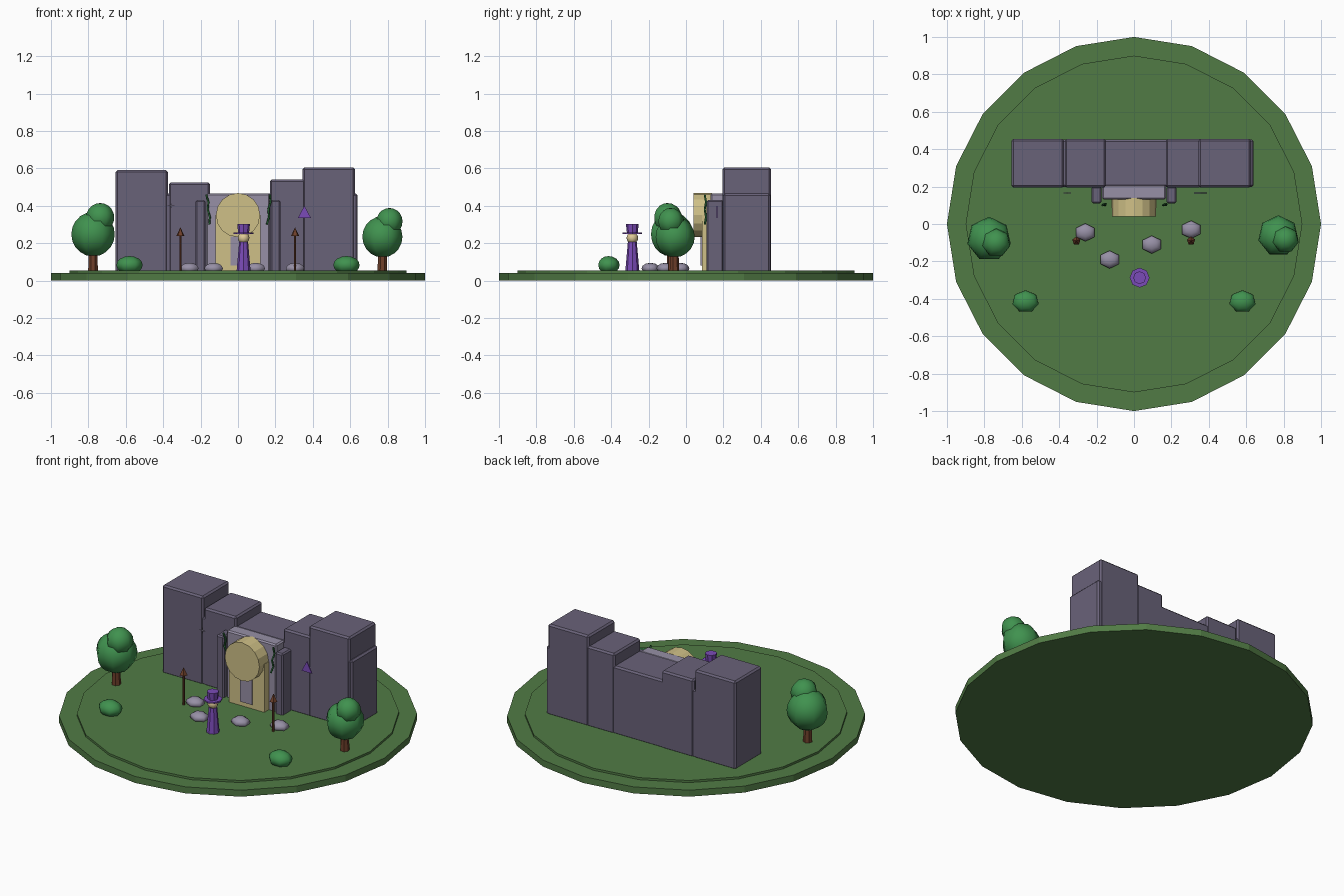
import bpy, bmesh, math
from mathutils import Matrix

cube = bpy.data.objects.get("Cube")
if cube:
    bpy.data.objects.remove(cube, do_unlink=True)


def material(name, hex_code):
    rgb = [int(hex_code[i:i + 2], 16) / 255 for i in (0, 2, 4)]
    lin = [c / 12.92 if c < 0.04 else ((c + 0.055) / 1.055) ** 2.4 for c in rgb]
    m = bpy.data.materials.new(name)
    m.use_nodes = True
    m.diffuse_color = (*lin, 1)
    m.node_tree.nodes["Principled BSDF"].inputs["Base Color"].default_value = (*lin, 1)
    return m


GRASS = material("grass green", "517b45")
WALL = material("dark stone", "696279")
STONE = material("pale stone", "9790a6")
GOLD = material("sand gold", "cfc087")
PURPLE = material("purple cloth", "7b4bb8")
LEAF = material("leaf green", "40924f")
VINE = material("vine green", "2a6b38")
WOOD = material("brown wood", "6e3f2a")
SKIN = material("skin", "e0cb98")


def finish(name, bm, mat, smooth=False):
    bmesh.ops.recalc_face_normals(bm, faces=bm.faces)
    me = bpy.data.meshes.new(name)
    bm.to_mesh(me)
    bm.free()
    for p in me.polygons:
        p.use_smooth = smooth
    me.materials.append(mat)
    ob = bpy.data.objects.new(name, me)
    bpy.context.collection.objects.link(ob)
    return ob


def box(name, x, y, z, mat, bevel=0):
    """Box from (low, high) ranges on each axis."""
    bm = bmesh.new()
    bmesh.ops.create_cube(bm, size=1)
    for v in bm.verts:
        for i, (lo, hi) in enumerate((x, y, z)):
            v.co[i] = lo if v.co[i] < 0 else hi
    ob = finish(name, bm, mat)
    if bevel:
        mod = ob.modifiers.new("Bevel", "BEVEL")
        mod.width, mod.segments = bevel, 1
    return ob


def cone(name, x, y, z, r1, r2, sides, mat):
    """Upright cylinder or cone with a corner pointing to the back."""
    bm = bmesh.new()
    place = Matrix.Translation((x, y, sum(z) / 2)) @ Matrix.Rotation(math.pi / 2, 4, "Z")
    bmesh.ops.create_cone(bm, cap_ends=True, segments=sides, radius1=r1, radius2=r2,
                          depth=z[1] - z[0], matrix=place)
    # Turn so that one corner lies on the +y axis
    v = max(bm.verts, key=lambda v: (v.co.x - x) ** 2 + (v.co.y - y) ** 2).co
    turn = math.pi / 2 - math.atan2(v.y - y, v.x - x)
    bmesh.ops.rotate(bm, verts=bm.verts, cent=(x, y, 0), matrix=Matrix.Rotation(turn, 3, "Z"))
    return finish(name, bm, mat)


def ball(name, centre, radii, sides, rings, mat):
    """Ellipsoid with few sides around and a corner pointing to the back."""
    bm = bmesh.new()
    bmesh.ops.create_uvsphere(bm, u_segments=sides, v_segments=rings, radius=1)
    v = max(bm.verts, key=lambda v: v.co.x ** 2 + v.co.y ** 2).co
    turn = math.pi / 2 - math.atan2(v.y, v.x)
    bmesh.ops.rotate(bm, verts=bm.verts, matrix=Matrix.Rotation(turn, 3, "Z"))
    bmesh.ops.scale(bm, verts=bm.verts, vec=radii)
    bmesh.ops.translate(bm, verts=bm.verts, vec=centre)
    return finish(name, bm, mat, True)


def plate(name, points, y, thick, mat):
    """Flat upright plate from an outline in x and z."""
    bm = bmesh.new()
    face = bm.faces.new([bm.verts.new((px, y, pz)) for px, pz in points])
    new = bmesh.ops.extrude_face_region(bm, geom=[face])["geom"]
    bmesh.ops.translate(bm, vec=(0, thick, 0),
                        verts=[g for g in new if isinstance(g, bmesh.types.BMVert)])
    return finish(name, bm, mat)


# Ground
cone("ground_base", 0, 0, (0, 0.04), 1, 1, 20, GRASS)
cone("ground_top", 0, 0, (0.03, 0.053), 0.9, 0.9, 20, GRASS)

# Stepped cliff wall
DEPTH = (0.195, 0.455)
for name, x, top in (("outer_right_tower", (-0.655, -0.375), 0.59),
                     ("inner_right_tower", (-0.37, -0.15), 0.525),
                     ("inner_left_tower", (0.17, 0.36), 0.54),
                     ("outer_left_tower", (0.345, 0.625), 0.605)):
    box(name, x, DEPTH, (0.045, top), WALL, 0.01)
box("long_wall", (-0.64, 0.64), (0.198, 0.452), (0.045, 0.465), WALL, 0.01)

# Entrance
box("entrance_slab", (-0.17, 0.17), (0.13, 0.21), (0.045, 0.465), STONE, 0.008)
for side, s in (("left", 1), ("right", -1)):
    box(side + "_pillar", sorted((s * 0.175, s * 0.227)), (0.11, 0.2), (0.045, 0.43), WALL, 0.008)
box("door_body", (-0.12, 0.12), (0.085, 0.14), (0.045, 0.35), GOLD)
circle = [(0.118 * math.sin(math.tau * i / 16), 0.35 + 0.118 * math.cos(math.tau * i / 16))
          for i in range(16)]
plate("door_disc", circle, 0.04, 0.1, GOLD)
box("door_panel", (-0.04, 0.04), (0.078, 0.087), (0.08, 0.235), STONE)

# Hanging vines
for side, s in (("left", 1), ("right", -1)):
    cu = bpy.data.curves.new(side + "_vine", "CURVE")
    cu.dimensions = "3D"
    cu.bevel_depth, cu.bevel_resolution = 0.006, 0
    sp = cu.splines.new("POLY")
    sp.points.add(4)
    for i, p in enumerate(sp.points):
        p.co = (s * (0.17 - 0.004 * i) + 0.008 * (i % 2), 0.1 + 0.007 * (i % 2), 0.46 - 0.04 * i, 1)
    cu.materials.append(VINE)
    bpy.context.collection.objects.link(bpy.data.objects.new(side + "_vine", cu))

# Wall symbols
plate("triangle_symbol", [(0.32, 0.335), (0.39, 0.335), (0.355, 0.4)], 0.162, 0.006, PURPLE)
star = []
for i in range(8):
    r = 0.004 if i % 2 else 0.02
    star.append((-0.358 + r * math.sin(i * math.pi / 4), 0.4 + r * math.cos(i * math.pi / 4)))
plate("star_symbol", star, 0.162, 0.006, STONE)

# Trees: trunk, crown and smaller top crown
for side, x, y, z, r in (("right", -0.775, -0.08, 0.248, 0.119),
                         ("left", 0.772, -0.063, 0.234, 0.11)):
    cone(side + "_trunk", x, y, (0.045, z - 0.05), 0.027, 0.022, 7, WOOD)
    ball(side + "_crown", (x, y, z), (r, r, r), 7, 10, LEAF)
    ball(side + "_crown_top", (x + 0.038, y - 0.02, z + 0.75 * r), [r * 0.65] * 3, 7, 10, LEAF)

# Bushes and rocks
for side, x in (("right", -0.58), ("left", 0.58)):
    ball(side + "_bush", (x, -0.415, 0.083), (0.072, 0.06, 0.048), 7, 8, LEAF)
for i, (x, y) in enumerate(((-0.26, -0.045), (-0.13, -0.19), (0.095, -0.11), (0.305, -0.03))):
    ball(f"rock_{i + 1}", (x, y, 0.065), (0.057, 0.048, 0.03), 6, 6, STONE)

# Spears
for side, x in (("right", -0.308), ("left", 0.305)):
    cone(side + "_spear_pole", x, -0.09, (0.045, 0.25), 0.007, 0.007, 6, WOOD)
    cone(side + "_spear_tip", x, -0.09, (0.238, 0.285), 0.023, 0, 5, WOOD)

# Robed figure
FX, FY = 0.03, -0.287
cone("robe", FX, FY, (0.045, 0.205), 0.038, 0.024, 8, PURPLE)
ball("head", (FX, FY, 0.228), (0.031, 0.031, 0.031), 8, 8, SKIN)
cone("hat_brim", FX, FY, (0.248, 0.257), 0.053, 0.053, 8, PURPLE)
cone("hat_crown", FX, FY, (0.255, 0.302), 0.029, 0.034, 8, PURPLE)
